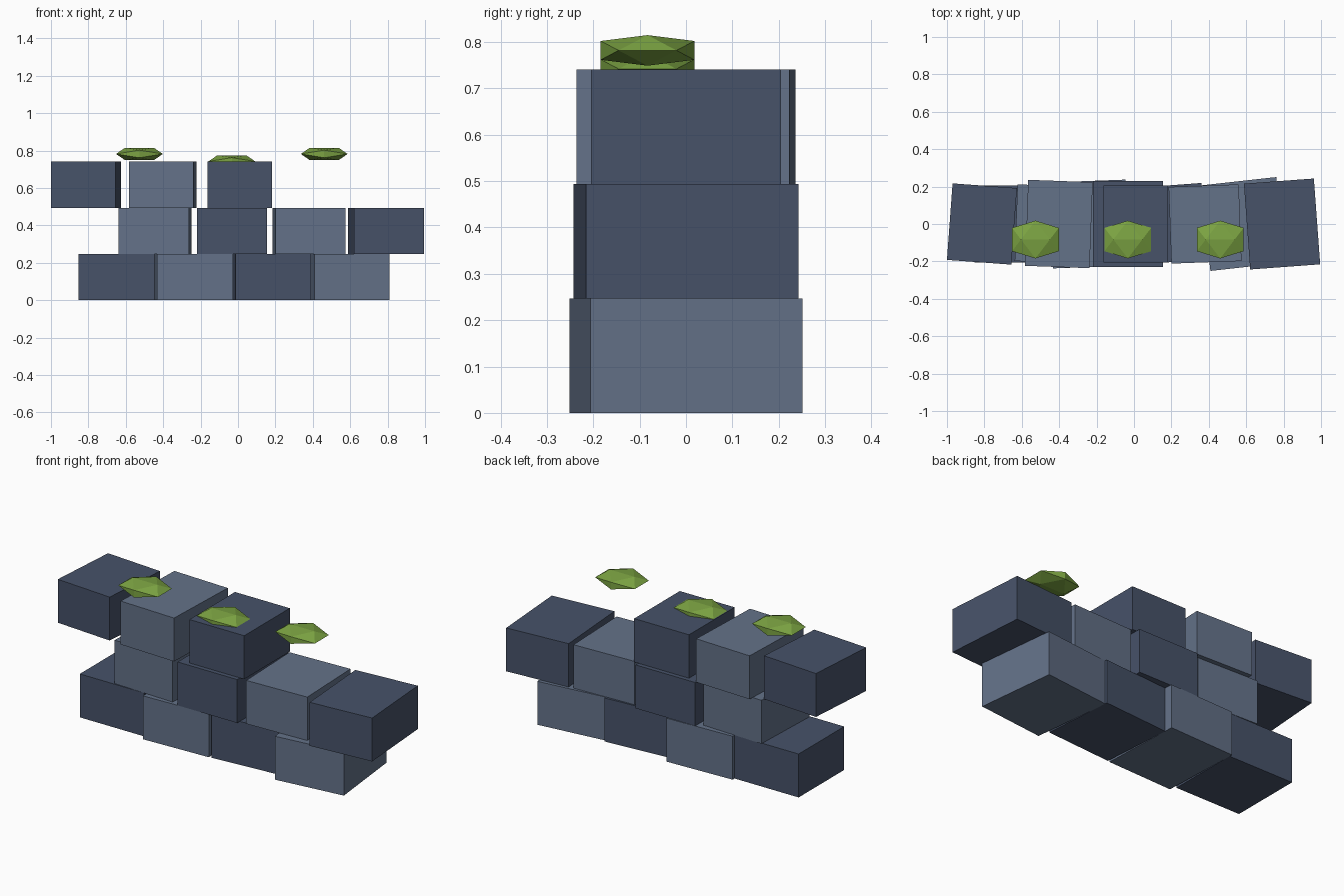
import bpy, bmesh, math
from mathutils import Matrix

if "Cube" in bpy.data.objects:
    bpy.data.objects.remove(bpy.data.objects["Cube"])


def material(name, rgb):
    m = bpy.data.materials.new(name)
    m.diffuse_color = (*rgb, 1)
    m.use_nodes = True
    m.node_tree.nodes["Principled BSDF"].inputs["Base Color"].default_value = m.diffuse_color
    return m


DARK = material("dark_stone", (0.063, 0.085, 0.141))
LIGHT = material("light_stone", (0.127, 0.168, 0.25))
GREEN = material("moss_green", (0.2, 0.37, 0.055))


def finish(name, bm, mat, loc, rot=0.0):
    bmesh.ops.recalc_face_normals(bm, faces=bm.faces)
    mesh = bpy.data.meshes.new(name)
    bm.to_mesh(mesh)
    bm.free()
    mesh.materials.append(mat)
    ob = bpy.data.objects.new(name, mesh)
    ob.location = loc
    ob.rotation_euler.z = rot
    bpy.context.collection.objects.link(ob)


def block(name, size, loc, rot, mat):
    bm = bmesh.new()
    bmesh.ops.create_cube(bm, size=1, matrix=Matrix.Diagonal((*size, 1)))
    finish(name, bm, mat, loc, rot)


# Flattened icosahedron standing on an edge
def moss(name, loc):
    bm = bmesh.new()
    a, b = 0.618, 1.0
    for s in (-1, 1):
        for t in (-1, 1):
            for x, y, z in ((s * a, 0, t * b), (0, s * b, t * a), (s * b, t * a, 0)):
                bm.verts.new((x * 0.125, y * 0.101, z * 0.033))
    bmesh.ops.convex_hull(bm, input=bm.verts)
    finish(name, bm, GREEN, loc)


# Courses of stone: first centre x, block width, block count, first turn in degrees
H = 0.247
courses = [(-0.65, 0.405, 4, 0.0), (-0.443, 0.375, 4, -2.1), (-0.813, 0.345, 3, -4.2)]
for row, (x0, width, count, turn) in enumerate(courses):
    for col in range(count):
        depth = 0.46 if col % 2 else 0.41
        block(f"stone_block_{row + 1}_{col + 1}", (width, depth, H),
              (x0 + col * 0.4115, 0, H * (row + 0.5)),
              math.radians(turn + 2.1 * col),
              LIGHT if (row + col) % 2 else DARK)

# Moss tufts above the top course
for i, z in enumerate((0.782, 0.742, 0.782)):
    moss(f"moss_tuft_{i + 1}", (-0.527 + i * 0.494, -0.083, z))
